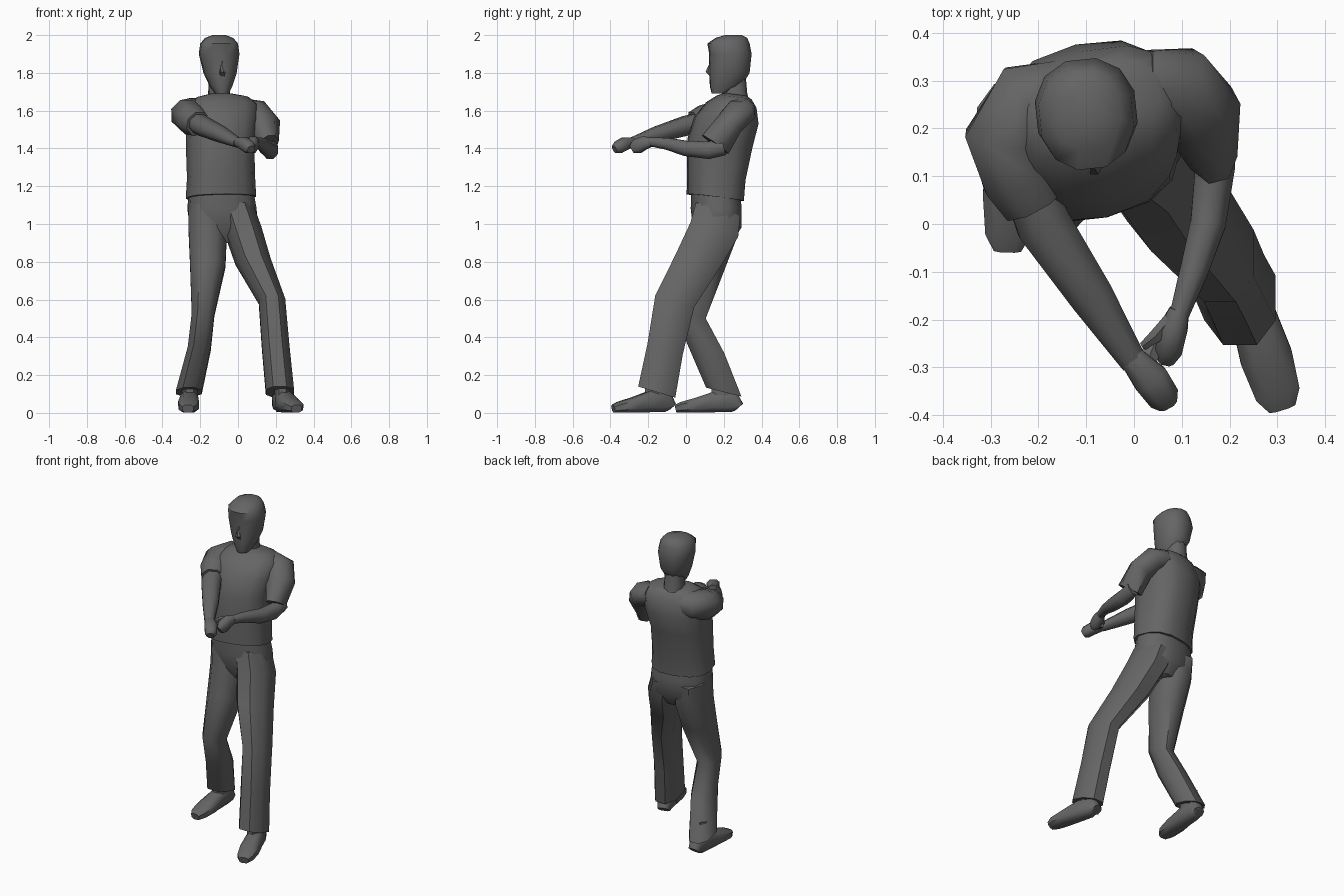
import bpy
import bmesh
import math
from mathutils import Vector

default_cube = bpy.data.objects.get("Cube")
if default_cube:
    bpy.data.objects.remove(default_cube, do_unlink=True)

UP = Vector((0, 0, 1))

grey = bpy.data.materials.new("dark grey")
grey.use_nodes = True
colour = (0.13, 0.13, 0.13, 1)
grey.diffuse_color = colour
grey.node_tree.nodes["Principled BSDF"].inputs["Base Color"].default_value = colour


def finish(bm, name, angle=50):
    """Turn a bmesh into a shaded, coloured object."""
    bmesh.ops.recalc_face_normals(bm, faces=bm.faces)
    mesh = bpy.data.meshes.new(name)
    bm.to_mesh(mesh)
    bm.free()
    mesh.materials.append(grey)
    obj = bpy.data.objects.new(name, mesh)
    bpy.context.collection.objects.link(obj)
    bpy.ops.object.select_all(action="DESELECT")
    obj.select_set(True)
    bpy.context.view_layer.objects.active = obj
    bpy.ops.object.shade_smooth_by_angle(angle=math.radians(angle))
    return obj


def skin(name, rings):
    """Bridge equal rings of points and cap both ends."""
    bm = bmesh.new()
    loops = [[bm.verts.new(p) for p in ring] for ring in rings]
    count = len(loops[0])
    for low, high in zip(loops, loops[1:]):
        for i in range(count):
            j = (i + 1) % count
            bm.faces.new((low[i], low[j], high[j], high[i]))
    bm.faces.new(loops[0])
    bm.faces.new(loops[-1])
    return finish(bm, name)


def oval(width, depth, sides, square=1.0):
    """Points of an ellipse; square below one makes it boxier."""
    points = []
    for i in range(sides):
        t = math.tau * (i + 0.5) / sides
        c, s = math.cos(t), math.sin(t)
        points.append((width * math.copysign(abs(c) ** square, c),
                       depth * math.copysign(abs(s) ** square, s)))
    return points


def stack(name, sections, sides=10, yaw=0, slope=0, square=0.85):
    """Loft level sections (x, y, z, half width, half depth)."""
    c, s = math.cos(math.radians(yaw)), math.sin(math.radians(yaw))
    rings = []
    for x, y, z, w, d in sections:
        rings.append([(x + u * c - v * s, y + u * s + v * c, z - slope * v)
                      for u, v in oval(w, d, sides, square)])
    return skin(name, rings)


def limb(name, sections, sides=8, square=1.0):
    """Loft sections square to a path (x, y, z, half width, half height)."""
    path = [Vector(sec[:3]) for sec in sections]
    rings = []
    for i, sec in enumerate(sections):
        along = path[min(i + 1, len(path) - 1)] - path[max(i - 1, 0)]
        side = along.cross(UP).normalized()
        rise = side.cross(along).normalized()
        rings.append([path[i] + side * u + rise * v
                      for u, v in oval(sec[3], sec[4], sides, square)])
    return skin(name, rings)


# Head: flat face, sharp hairline, rounded back
stack("head", [
    (-.085, .18, 1.69, .035, .045),
    (-.09, .21, 1.73, .06, .085),
    (-.095, .23, 1.8, .088, .108),
    (-.1, .235, 1.9, .108, .113),
    (-.1, .225, 1.955, .1, .113),
    (-.1, .24, 1.985, .075, .085),
    (-.1, .25, 2, .035, .045),
], sides=12, yaw=6, square=0.9)
limb("nose", [(-.085, .135, 1.86, .008, .01), (-.083, .118, 1.805, .017, .016),
              (-.083, .135, 1.78, .014, .008)], sides=6)
stack("neck", [(-.1, .27, 1.6, .075, .075), (-.1, .26, 1.69, .058, .065),
               (-.1, .25, 1.8, .056, .065)], yaw=6)

# Shirt body, turned at the shoulders
stack("shirt", [
    (-.09, .155, 1.14, .185, .145),
    (-.09, .16, 1.25, .178, .15),
    (-.095, .18, 1.43, .178, .17),
    (-.085, .215, 1.55, .185, .165),
    (-.08, .24, 1.63, .185, .125),
    (-.085, .255, 1.67, .14, .085),
    (-.095, .26, 1.685, .07, .06),
], sides=14, yaw=13, slope=0.13, square=0.8)

# Sleeves
limb("right_sleeve", [
    (-.14, .28, 1.59, .07, .07),
    (-.22, .26, 1.59, .09, .085),
    (-.27, .18, 1.575, .09, .09),
    (-.24, .1, 1.55, .085, .085),
    (-.21, .045, 1.53, .072, .07),
])
limb("left_sleeve", [
    (.02, .3, 1.61, .07, .06),
    (.09, .285, 1.59, .095, .075),
    (.14, .23, 1.53, .09, .07),
    (.16, .155, 1.42, .055, .09),
])

# Forearms, hands and thumbs
limb("right_forearm", [
    (-.23, .1, 1.545, .055, .055),
    (-.19, 0, 1.52, .062, .055),
    (-.09, -.15, 1.475, .05, .045),
    (.0, -.29, 1.43, .03, .027),
])
limb("right_hand", [
    (-.005, -.28, 1.435, .028, .025),
    (.035, -.325, 1.425, .04, .035),
    (.06, -.36, 1.405, .036, .034),
    (.07, -.378, 1.395, .022, .022),
], square=0.8)
limb("right_thumb", [(.02, -.31, 1.43, .02, .018), (.035, -.27, 1.415, .022, .018),
                     (.05, -.235, 1.4, .015, .014)], sides=6)
limb("left_forearm", [
    (.172, .2, 1.41, .04, .05),
    (.17, .12, 1.39, .045, .05),
    (.155, .0, 1.4, .04, .044),
    (.125, -.1, 1.425, .032, .034),
    (.095, -.19, 1.435, .022, .025),
])
limb("left_hand", [
    (.095, -.18, 1.435, .022, .025),
    (.082, -.22, 1.43, .032, .038),
    (.074, -.26, 1.41, .03, .042),
    (.068, -.285, 1.395, .018, .025),
], square=0.8)
limb("left_thumb", [(.075, -.2, 1.44, .016, .016), (.045, -.235, 1.445, .016, .014),
                    (.02, -.255, 1.43, .01, .01)], sides=6)

# Trousers: hips and two flared legs
stack("trouser_hips", [
    (-.09, .155, 1.2, .168, .125),
    (-.085, .16, 1.08, .185, .132),
    (-.075, .165, .98, .18, .125),
    (-.065, .16, .9, .08, .08),
], sides=12, yaw=8)
stack("right_trouser_leg", [
    (-.165, .16, 1.08, .105, .125),
    (-.16, .15, .95, .108, .125),
    (-.16, .1, .78, .1, .11),
    (-.185, .025, .52, .064, .085),
    (-.205, .105, .34, .065, .105),
    (-.26, .2, .11, .073, .1),
], sides=8, slope=0.25)
stack("left_trouser_leg", [
    (-.01, .17, 1.08, .1, .125),
    (.025, .15, .97, .105, .135),
    (.08, .06, .8, .1, .125),
    (.18, -.06, .59, .075, .11),
    (.2, -.11, .34, .078, .1),
    (.222, -.155, .11, .08, .105),
], sides=8, slope=0.3)


# Shoes with ankles inside the hems
def shoe(name, heel, toe, ankle):
    heel, toe = Vector(heel), Vector(toe)
    profile = [(0, .035, .03), (.08, .045, .06), (.35, .05, .06),
               (.65, .058, .042), (.9, .05, .03), (1, .03, .022)]
    sections = []
    for t, width, height in profile:
        spot = heel.lerp(toe, t)
        sections.append((spot.x, spot.y, height, width, height))
    limb(name, sections, square=0.7)
    x, y = ankle
    stack(name + "_ankle", [(x, y, .04, .042, .06), (x, y, .2, .045, .06)], sides=8)


shoe("right_shoe", (-.255, .28), (-.265, -.055), (-.255, .19))
shoe("left_shoe", (.215, -.08), (.31, -.385), (.235, -.16))
